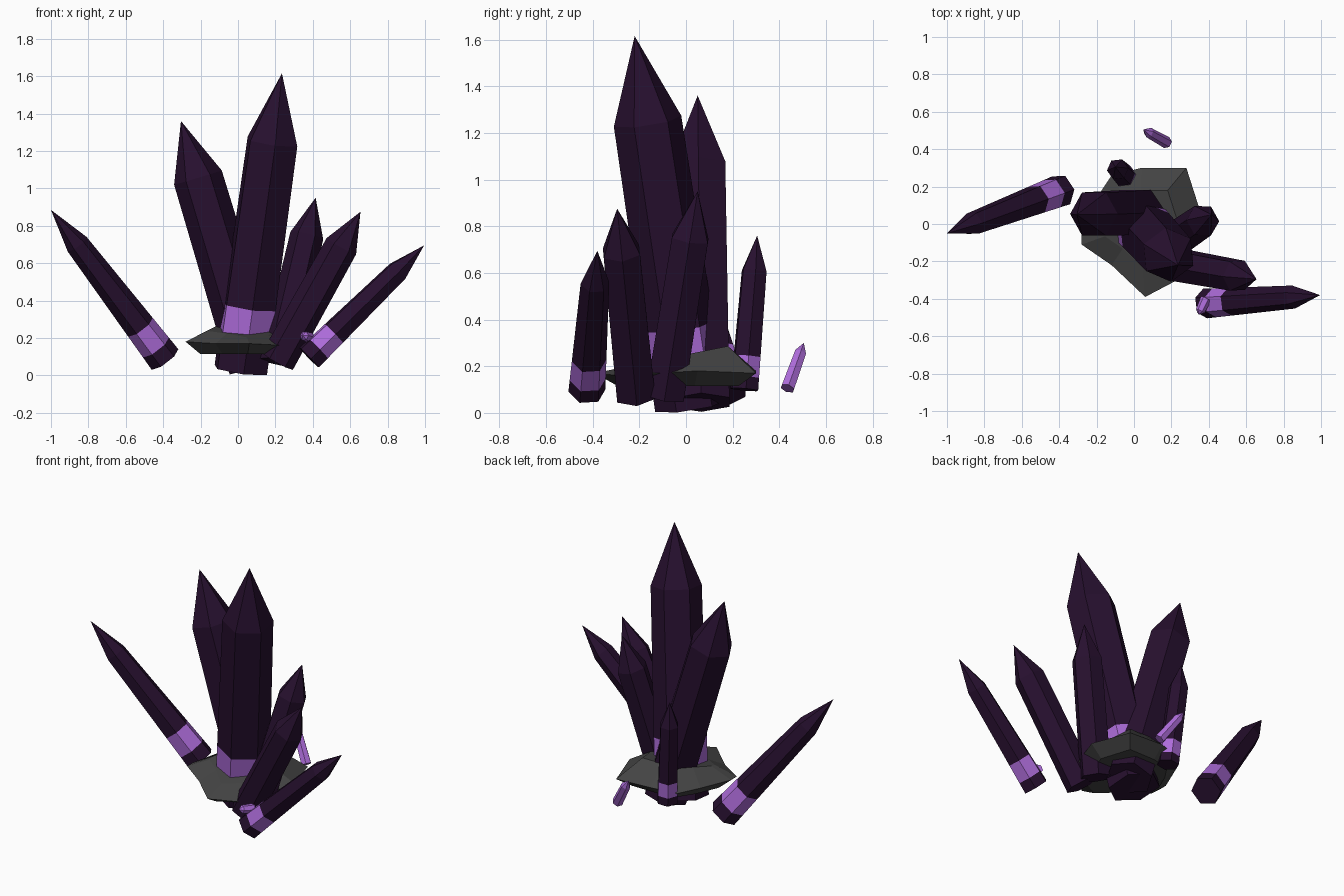
import bpy, bmesh, math
from mathutils import Vector

if "Cube" in bpy.data.objects:
    bpy.data.objects.remove(bpy.data.objects["Cube"])


def material(name, rgb):
    m = bpy.data.materials.new(name)
    m.diffuse_color = (*rgb, 1)
    m.use_nodes = True
    m.node_tree.nodes["Principled BSDF"].inputs["Base Color"].default_value = m.diffuse_color
    return m


DARK = material("dark purple", (0.02, 0.005, 0.028))
LIGHT = material("light purple", (0.42, 0.15, 0.70))
GREY = material("dark grey", (0.06, 0.06, 0.06))


def loft(bm, rings, closed=True):
    """Skin quads between successive rings of vertices; returns faces per step."""
    steps = []
    for a, b in zip(rings, rings[1:]):
        n = len(a)
        steps.append([bm.faces.new((a[i], a[(i + 1) % n], b[(i + 1) % n], b[i])) for i in range(n)])
    return steps


def finish(bm, name, mats):
    bmesh.ops.recalc_face_normals(bm, faces=bm.faces)
    me = bpy.data.meshes.new(name)
    bm.to_mesh(me)
    bm.free()
    for m in mats:
        me.materials.append(m)
    ob = bpy.data.objects.new(name, me)
    bpy.context.collection.objects.link(ob)


def crystal(name, base, tip, r0, r1, phase=0, mats=(DARK, DARK), shoulder=0.77):
    """Six-sided prism along base->tip with a coloured band and a pointed end."""
    base, tip = Vector(base), Vector(tip)
    axis = (tip - base).normalized()
    a = math.radians(phase)
    u = Vector((math.cos(a), math.sin(a), 0))
    u = (u - axis * u.dot(axis)).normalized()
    v = axis.cross(u)
    bm = bmesh.new()
    rings = []
    for t in (0, 0.08, 0.215, shoulder):
        c = base.lerp(tip, t)
        r = r0 + (r1 - r0) * t / shoulder
        rings.append([bm.verts.new(c + r * (u * math.cos(k * math.pi / 3) + v * math.sin(k * math.pi / 3)))
                      for k in range(6)])
    steps = loft(bm, rings)
    for f in steps[1]:
        f.material_index = 1
    bm.faces.new(rings[0])
    apex = bm.verts.new(tip)
    for i in range(6):
        bm.faces.new((rings[-1][i], rings[-1][(i + 1) % 6], apex))
    finish(bm, name, mats)


BANDED = (DARK, LIGHT)
# Large crystals
crystal("main_crystal", (0.015, 0.02, 0.03), (0.235, -0.22, 1.615), 0.155, 0.147, 36, BANDED)
crystal("tall_left_crystal", (0.09, 0.065, 0.045), (-0.305, 0.05, 1.36), 0.14, 0.133, 0)
crystal("outer_left_crystal", (-0.39, 0.18, 0.085), (-1.0, -0.05, 0.885), 0.09, 0.064, 10, BANDED)
crystal("outer_right_crystal", (0.38, -0.425, 0.095), (0.995, -0.38, 0.695), 0.08, 0.062, 30, BANDED)
crystal("front_right_crystal", (0.21, -0.215, 0.075), (0.655, -0.295, 0.875), 0.095, 0.09, 0)
crystal("right_crystal", (0.21, -0.09, 0.07), (0.415, 0.05, 0.95), 0.095, 0.09, 0)
crystal("back_crystal", (-0.045, 0.25, 0.1), (-0.1, 0.305, 0.76), 0.065, 0.058, 6, BANDED)

# Small loose shards
crystal("back_shard", (0.175, 0.435, 0.105), (0.05, 0.505, 0.30), 0.032, 0.028, 0, (LIGHT, LIGHT))
crystal("front_shard", (0.385, -0.40, 0.2), (0.345, -0.485, 0.215), 0.03, 0.025, 0, (LIGHT, LIGHT))

# Rock collar: irregular rim with a smaller ring below and above
rim = [(0.04, 0.30, 0.18), (0.28, 0.30, 0.17), (0.36, 0.05, 0.18), (0.25, -0.29, 0.16),
       (0.06, -0.39, 0.17), (-0.12, -0.22, 0.17), (-0.28, -0.11, 0.18), (-0.28, -0.05, 0.18),
       (-0.2, 0.14, 0.18), (-0.12, 0.26, 0.17)]
bm = bmesh.new()


def rock_ring(scale, z, bump=0):
    return [bm.verts.new((0.03 + (x - 0.03) * scale, y * scale, z + bump * y)) for x, y, _ in rim]


low = rock_ring(0.75, 0.115)
mid = [bm.verts.new(p) for p in rim]
high = rock_ring(0.6, 0.25, 0.12)
loft(bm, [low, mid, high])
bm.faces.new(low)
bm.faces.new(high)
finish(bm, "rock_collar", [GREY])
